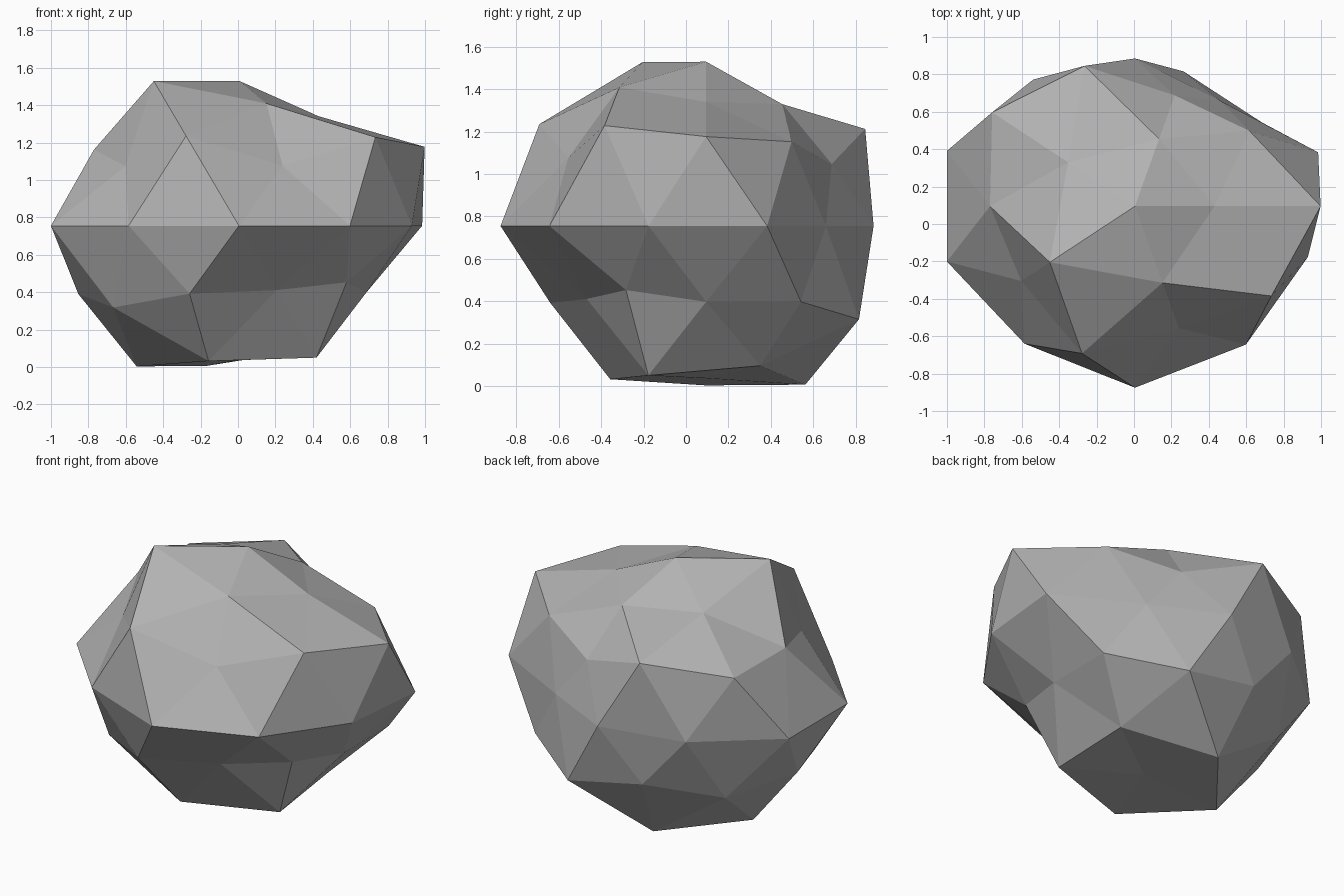
import bpy, bmesh, math

if "Cube" in bpy.data.objects:
    bpy.data.objects.remove(bpy.data.objects["Cube"])

# Size of the boulder along each axis, and its core point
SCALE = (1.0, 0.905, 0.85)
CORE = (0.005, 0.095, 0.755)

# Bumps: (unit height, first angle, radii counter-clockwise around the ring)
RINGS = [
    (1.0, 0, [0.912]),
    (0.8507, 0, [0.81, 0.795, 0.84, 1.07, 0.905]),
    (0.5257, 36, [0.89, 1.025, 0.911, 1.075, 1.06]),
    (0.4472, 0, [1.11, 0.77, 1.055, 0.84, 0.845]),
    (0.0, 18, [1.03, 0.772, 0.873, 0.925, 1.057,
               1.057, 1.004, 1.072, 1.01, 0.972]),
    (-0.4472, 36, [0.94, 0.90, 0.96, 0.955, 0.795]),
    (-0.5257, 0, [0.80, 0.985, 0.945, 0.977, 0.77]),
    (-0.8507, 36, [0.912, 1.035, 1.04, 1.0, 0.975]),
    (-1.0, 0, [0.845]),
]


def radius(co):
    """Bump radius for a point of the unit sphere."""
    _, start, radii = min(RINGS, key=lambda ring: abs(ring[0] - co.z))
    step = 360 / len(radii)
    angle = math.degrees(math.atan2(co.y, co.x))
    return radii[round((angle - start) / step) % len(radii)]


# Boulder: faceted sphere pushed in and out
bm = bmesh.new()
bmesh.ops.create_icosphere(bm, subdivisions=2, radius=1.0)
for v in bm.verts:
    d = v.co.normalized()
    r = radius(d)
    v.co = [c + r * s * a for c, s, a in zip(CORE, SCALE, d)]
bmesh.ops.recalc_face_normals(bm, faces=bm.faces)

mesh = bpy.data.meshes.new("boulder")
bm.to_mesh(mesh)
bm.free()
boulder = bpy.data.objects.new("boulder", mesh)
bpy.context.collection.objects.link(boulder)

# Plain stone colour
stone = bpy.data.materials.new("grey stone")
stone.diffuse_color = (0.45, 0.45, 0.45, 1)
stone.use_nodes = True
stone.node_tree.nodes["Principled BSDF"].inputs["Base Color"].default_value = stone.diffuse_color
mesh.materials.append(stone)
